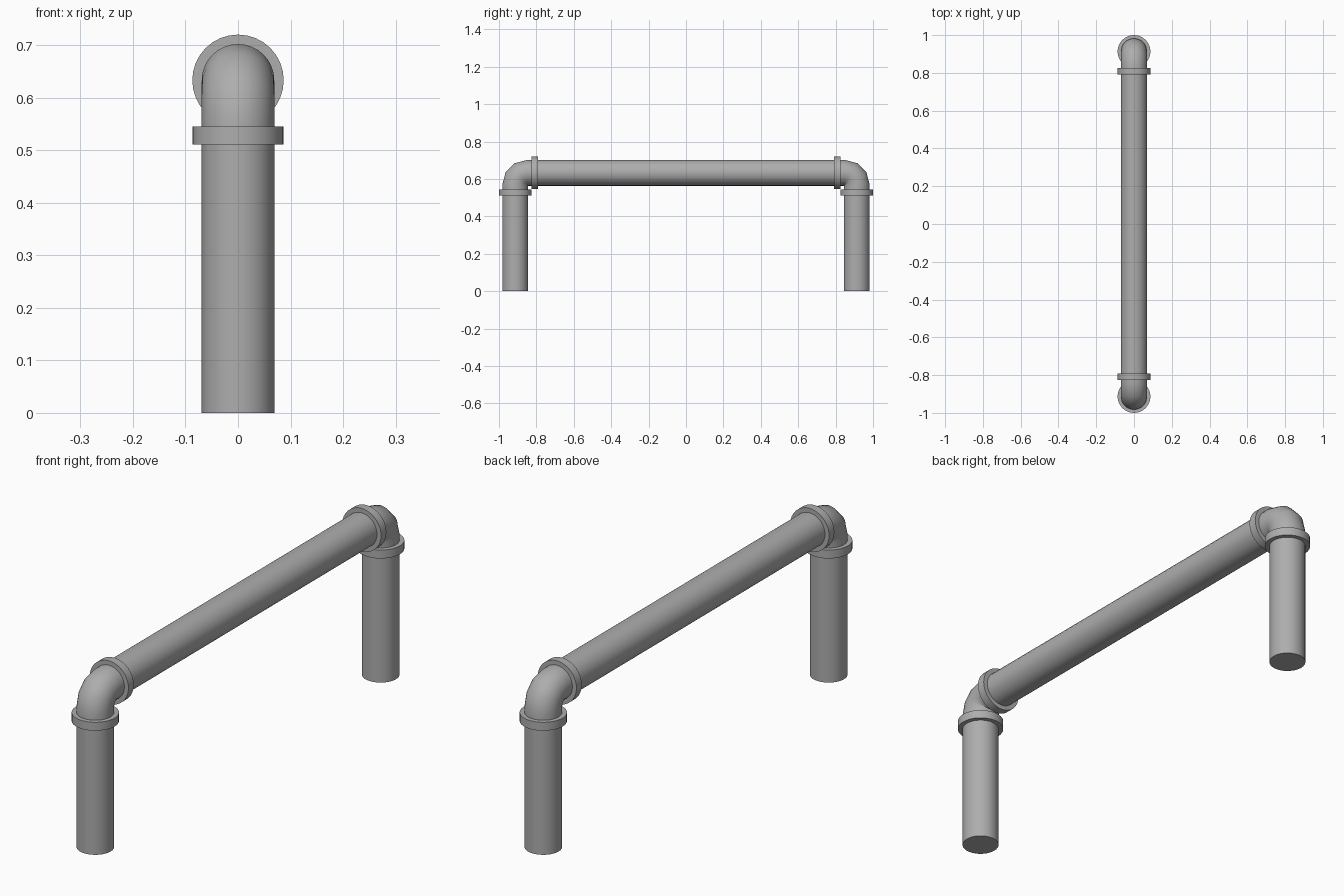
import bpy, bmesh, math
from mathutils import Vector

if "Cube" in bpy.data.objects:
    bpy.data.objects.remove(bpy.data.objects["Cube"])

PIPE_R, FLANGE_R, SIDES = 0.069, 0.087, 32
LEG_Y, BAR_Z = 0.913, 0.633
FLANGE_Z, FLANGE_Y = 0.545, 0.825   # flange faces that meet the elbow
FLANGE_T = 0.034
BEND = 0.063                        # centreline radius of the elbow

metal = bpy.data.materials.new("grey_metal")
metal.use_nodes = True
grey = (0.42, 0.42, 0.42, 1)
metal.diffuse_color = grey
metal.node_tree.nodes["Principled BSDF"].inputs["Base Color"].default_value = grey


def sweep(name, path, radius):
    """Capped round tube; path holds (y, z, tilt) with tilt 0 for a vertical axis."""
    bm = bmesh.new()
    rings = []
    for y, z, tilt in path:
        side = Vector((0, math.cos(tilt), -math.sin(tilt)))
        ring = []
        for i in range(SIDES):
            a = math.tau * i / SIDES
            offset = Vector((math.cos(a), 0, 0)) + side * math.sin(a)
            ring.append(bm.verts.new(Vector((0, y, z)) + radius * offset))
        rings.append(ring)
    for low, high in zip(rings, rings[1:]):
        for i in range(SIDES):
            j = (i + 1) % SIDES
            bm.faces.new((low[i], low[j], high[j], high[i]))
    bm.faces.new(rings[0][::-1])
    bm.faces.new(rings[-1])
    bmesh.ops.recalc_face_normals(bm, faces=bm.faces)
    mesh = bpy.data.meshes.new(name)
    bm.to_mesh(mesh)
    bm.free()
    mesh.materials.append(metal)
    obj = bpy.data.objects.new(name, mesh)
    bpy.context.collection.objects.link(obj)
    bpy.ops.object.select_all(action="DESELECT")
    obj.select_set(True)
    bpy.context.view_layer.objects.active = obj
    bpy.ops.object.shade_smooth_by_angle(angle=math.radians(40))
    return obj


# Horizontal bar
quarter = math.pi / 2
sweep("top_bar", [(-FLANGE_Y, BAR_Z, quarter), (FLANGE_Y, BAR_Z, quarter)], PIPE_R)

# Leg, elbow and two flanges at each end
for label, s in (("front", -1), ("back", 1)):
    sweep(label + "_leg", [(s * LEG_Y, 0, 0), (s * LEG_Y, FLANGE_Z, 0)], PIPE_R)
    sweep(label + "_leg_flange",
          [(s * LEG_Y, FLANGE_Z - FLANGE_T, 0), (s * LEG_Y, FLANGE_Z, 0)], FLANGE_R)
    sweep(label + "_bar_flange",
          [(s * (FLANGE_Y - FLANGE_T), BAR_Z, quarter), (s * FLANGE_Y, BAR_Z, quarter)],
          FLANGE_R)
    elbow = [(s * LEG_Y, FLANGE_Z - 0.01, 0)]
    for k in range(4):
        a = quarter * k / 3
        elbow.append((s * (LEG_Y - BEND + BEND * math.cos(a)),
                      BAR_Z - BEND + BEND * math.sin(a), -s * a))
    elbow.append((s * (FLANGE_Y - 0.01), BAR_Z, -s * quarter))
    sweep(label + "_elbow", elbow, PIPE_R)
